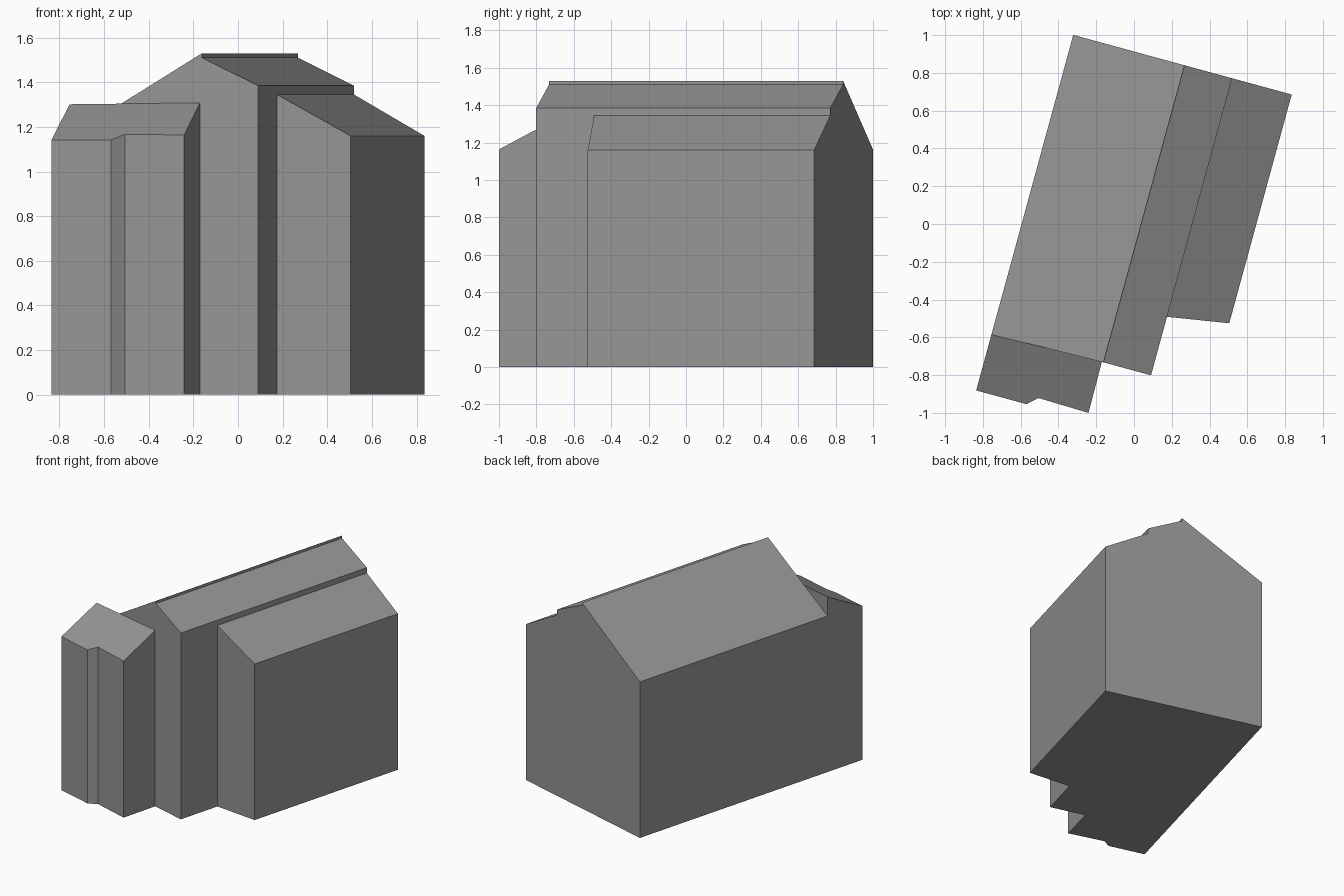
import bpy, bmesh, math
from mathutils import Matrix

cube = bpy.data.objects.get("Cube")
if cube:
    bpy.data.objects.remove(cube, do_unlink=True)

# Single wall and roof colour
grey = bpy.data.materials.new("plain grey")
grey.use_nodes = True
colour = (0.3, 0.3, 0.3, 1)
grey.diffuse_color = colour
grey.node_tree.nodes["Principled BSDF"].inputs["Base Color"].default_value = colour

# The whole building stands turned on its plot
turn = Matrix.Rotation(math.radians(-15.27), 4, 'Z')

WEST, RIDGE, STEP, EAST = -0.574, 0.037, 0.298, 0.625   # across the building
BACK, FRONT = 0.881, -0.749                            # along the building
PORCH_BACK = -0.762


def slope(p0, z0, p1, z1):
    """Height rule for a flat roof pitch between two positions."""
    return lambda p: z0 + (z1 - z0) * (p - p0) / (p1 - p0)


def block(name, footprint, axis, roof):
    """Extrude a footprint upwards to a sloping roof."""
    bm = bmesh.new()
    low = [bm.verts.new((x, y, 0)) for x, y in footprint]
    high = [bm.verts.new((p[0], p[1], roof(p[axis]))) for p in footprint]
    bm.faces.new(low[::-1])
    bm.faces.new(high)
    n = len(low)
    for i in range(n):
        j = (i + 1) % n
        bm.faces.new((low[i], low[j], high[j], high[i]))
    bmesh.ops.recalc_face_normals(bm, faces=bm.faces)
    bm.transform(turn)
    mesh = bpy.data.meshes.new(name)
    bm.to_mesh(mesh)
    bm.free()
    mesh.materials.append(grey)
    bpy.context.collection.objects.link(bpy.data.objects.new(name, mesh))


# Main hall with the broad west pitch
block("main_hall",
      [(WEST, PORCH_BACK), (RIDGE, FRONT), (RIDGE, BACK), (WEST, BACK)],
      0, slope(WEST, 1.16, RIDGE, 1.53))

# Middle bay, just below the ridge
block("middle_bay",
      [(RIDGE, FRONT), (STEP, FRONT), (STEP, BACK), (RIDGE, BACK)],
      0, slope(RIDGE, 1.51, STEP, 1.385))

# East aisle, one step lower and with a skewed front
block("east_aisle",
      [(STEP, -0.428), (EAST, -0.374), (EAST, BACK), (STEP, BACK)],
      0, slope(STEP, 1.345, EAST, 1.16))

# Front extension with a jogged front wall and lean-to roof
block("front_extension",
      [(WEST, PORCH_BACK), (WEST, -1.07), (-0.298, -1.07), (-0.245, -1.022),
       (0.031, -1.028), (0.028, FRONT)],
      1, slope(-0.755, 1.305, -1.07, 1.142))
